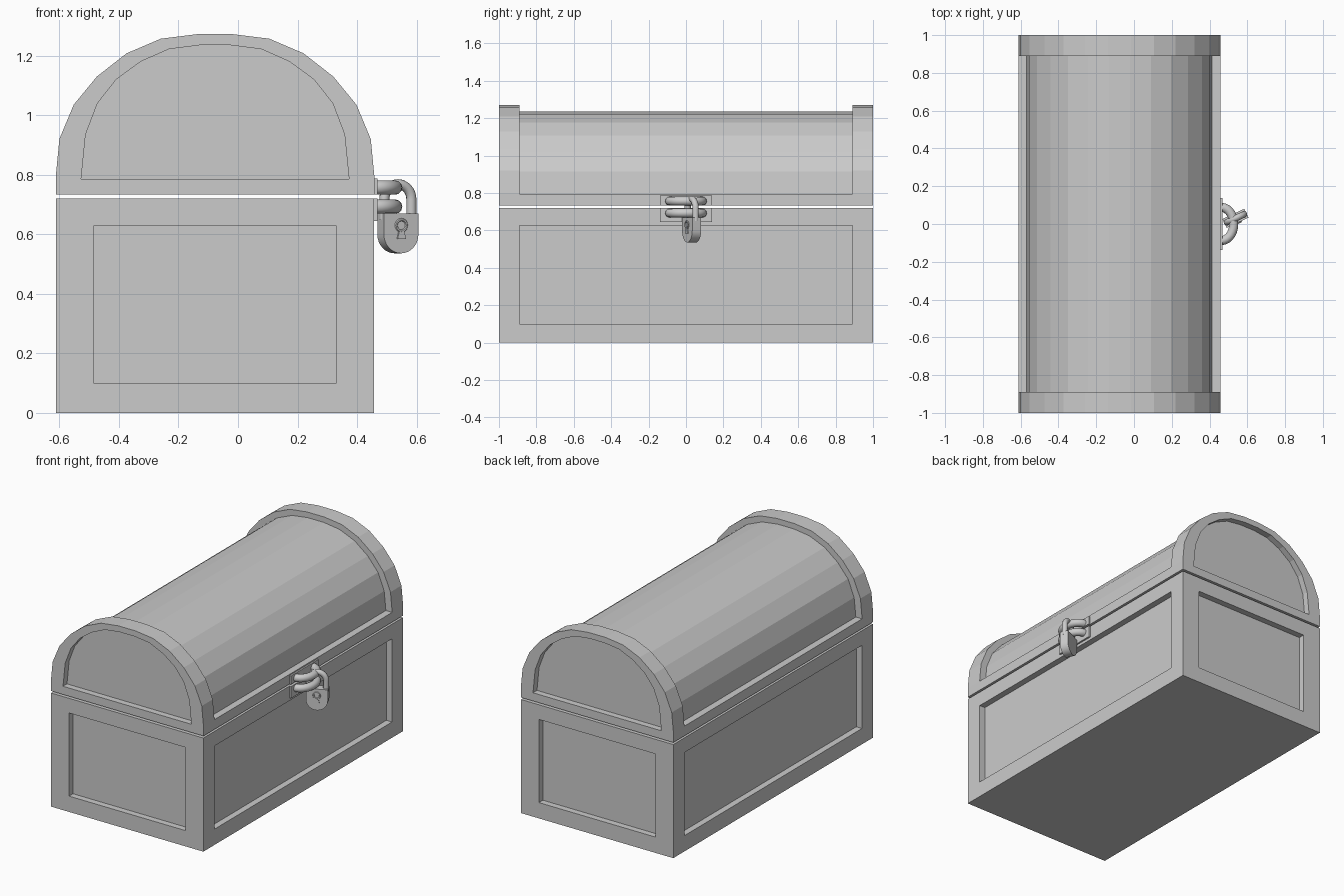
import bpy, bmesh, math
from mathutils import Vector, Matrix

if "Cube" in bpy.data.objects:
    bpy.data.objects.remove(bpy.data.objects["Cube"])

CX = -0.077   # centre of the box in x (the lock sticks out on +x)


def finish(name, bm, smooth=False):
    bmesh.ops.remove_doubles(bm, verts=bm.verts, dist=1e-5)
    bmesh.ops.recalc_face_normals(bm, faces=bm.faces)
    me = bpy.data.meshes.new(name)
    bm.to_mesh(me)
    bm.free()
    ob = bpy.data.objects.new(name, me)
    bpy.context.collection.objects.link(ob)
    if smooth:
        bpy.ops.object.select_all(action='DESELECT')
        ob.select_set(True)
        bpy.context.view_layer.objects.active = ob
        bpy.ops.object.shade_smooth_by_angle(angle=math.radians(35))
    return ob


def loft(bm, loops):
    """Skin a list of equal-length point loops and cap both ends."""
    rows = [[bm.verts.new(p) for p in lp] for lp in loops]
    n = len(rows[0])
    for a, b in zip(rows, rows[1:]):
        for i in range(n):
            j = (i + 1) % n
            bm.faces.new((a[i], a[j], b[j], b[i]))
    bm.faces.new(rows[0])
    bm.faces.new(rows[-1])


def prism(bm, pts, y0, y1):
    loft(bm, [[(x, y, z) for x, z in pts] for y in (y0, y1)])


def tube(name, path, side, r, sides=12):
    """Round tube along a planar path; side is the plane normal."""
    bm = bmesh.new()
    path = [Vector(p) for p in path]
    side = Vector(side)
    loops = []
    for i, p in enumerate(path):
        t = (path[min(i + 1, len(path) - 1)] - path[max(i - 1, 0)]).normalized()
        u = t.cross(side)
        loops.append([p + r * (math.cos(a) * u + math.sin(a) * side)
                      for a in (2 * math.pi * k / sides for k in range(sides))])
    loft(bm, loops)
    return finish(name, bm, True)


def arc(r, a0, a1, n):
    return [(r * math.cos(math.radians(a0 + (a1 - a0) * i / n)),
             r * math.sin(math.radians(a0 + (a1 - a0) * i / n))) for i in range(n + 1)]


def block(name, x0, x1, y0, y1, z0, z1):
    bm = bmesh.new()
    prism(bm, [(x0, z0), (x1, z0), (x1, z1), (x0, z1)], y0, y1)
    return finish(name, bm)


# Base box with a recessed panel on each of its four sides
bm = bmesh.new()
HX, H, D = 0.534, 0.72, 0.04
prism(bm, [(-HX, 0), (HX, 0), (HX, H), (-HX, H)], -1, 1)
bm.normal_update()
for f in [f for f in bm.faces if abs(f.normal.z) < 0.5]:
    along_x = abs(f.normal.x) > 0.5
    outer = list(f.verts)
    rim, floor = [], []
    for v in outer:
        sx, sy = math.copysign(1, v.co.x), math.copysign(1, v.co.y)
        z = 0.10 if v.co.z < 0.3 else 0.627
        for ring, d in ((rim, 0), (floor, D)):
            p = (sx * (HX - d), sy * 0.89, z) if along_x else (sx * 0.408, sy * (1 - d), z)
            ring.append(bm.verts.new(p))
    for a, b in ((outer, rim), (rim, floor)):
        for i in range(4):
            j = (i + 1) % 4
            bm.faces.new((a[i], a[j], b[j], b[i]))
    bm.faces.new(floor)
    bm.faces.remove(f)
finish("chest_base", bm).location.x = CX

# Domed lid: end panels, raised end bands and sunken barrel in one loft
band = [(.535, .733), (.535, .795), (.535, .795), (.523, .92), (.475, 1.035),
        (.397, 1.13), (.297, 1.208), (.182, 1.257), (.061, 1.272)]
barrel = [(.535, .733), (.535, .795), (.491, .795), (.479, .915), (.436, 1.022),
          (.364, 1.107), (.272, 1.178), (.167, 1.222), (.056, 1.237)]
panel = [(.45, .785)] * 3 + [(.435, .935), (.395, 1.04), (.332, 1.12),
                             (.25, 1.18), (.155, 1.222), (.053, 1.235)]
stations = [(panel, -.96), (panel, -1), (band, -1), (band, -.89), (barrel, -.89)]
stations += [(p, -y) for p, y in reversed(stations)]
bm = bmesh.new()
loft(bm, [[(x, y, z) for x, z in p] + [(-x, y, z) for x, z in reversed(p)]
          for p, y in stations])
finish("domed_lid", bm).location.x = CX

# Hasp plates and their two horizontal half rings
for part, z0, z1, zr in (("upper", 0.733, 0.787, 0.757), ("lower", 0.645, 0.72, 0.693)):
    block(part + "_hasp_plate", 0.45, 0.468, -0.138, 0.138, z0, z1)
    path = [(0.452, -0.088, zr)] + [(0.462 + x * 0.75, y, zr) for x, y in arc(0.088, -90, 90, 14)]
    path.append((0.452, 0.088, zr))
    tube(part + "_hasp_ring", path, (0, 0, 1), 0.024)

# Padlock, modelled facing -y around its own axis and then turned
W, T = 0.064, 0.026
bm = bmesh.new()
body = [(-W, 0.67), (W, 0.67)] + [(x, 0.6 + z) for x, z in reversed(arc(W, 180, 360, 16))]
prism(bm, body, -T, T)
parts = [finish("padlock_body", bm, True)]

path = [(0.05, 0, 0.65)] + [(x, 0, 0.718 + z) for x, z in arc(0.05, 0, 180, 16)] + [(-0.05, 0, 0.65)]
parts.append(tube("padlock_shackle", path, (0, 1, 0), 0.017))

# Raised keyhole rim and slot
rim = [(x, -T - 0.002, 0.63 + z) for x, z in arc(0.019, 0, 360, 20)]
parts.append(tube("keyhole_rim", rim, (0, 1, 0), 0.005, 6))
bm = bmesh.new()
prism(bm, [(-0.009, 0.612), (0.009, 0.612), (0.016, 0.584), (-0.016, 0.584)], -T - 0.006, -T + 0.004)
parts.append(finish("keyhole_slot", bm))

turn = Matrix.Translation((0.537, 0.03, 0)) @ Matrix.Rotation(math.radians(25), 4, 'Z')
for ob in parts:
    ob.matrix_world = turn
